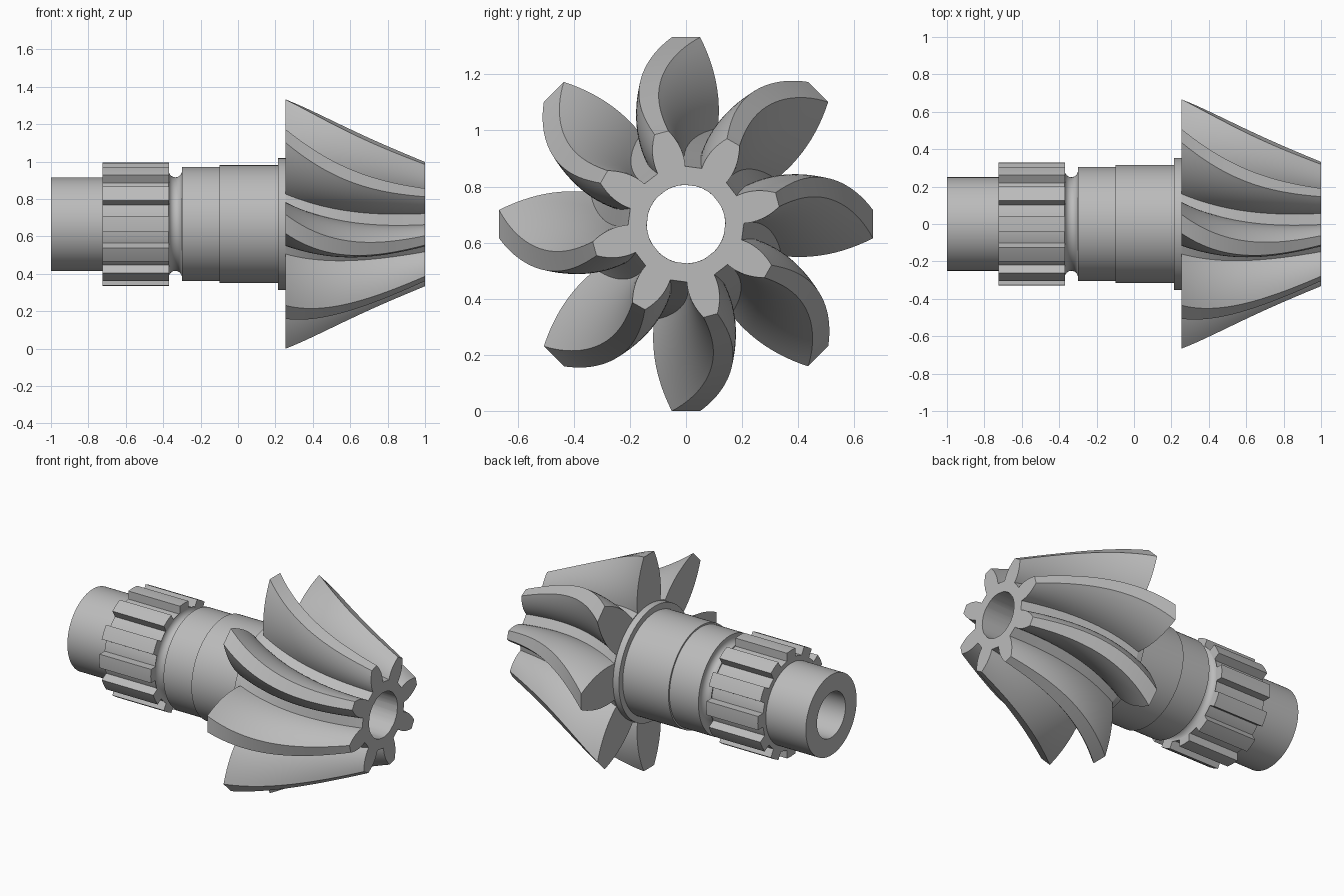
import bpy, bmesh
from math import sin, cos, pi, radians, atan2, hypot

cube = bpy.data.objects.get("Cube")
if cube:
    bpy.data.objects.remove(cube)

AXIS_Z = 0.666   # height of the shaft axis
BORE = 0.14
BACK, FRONT = 0.255, 1.0   # gear extent along x

steel = bpy.data.materials.new("grey_steel")
steel.use_nodes = True
steel.diffuse_color = (0.5, 0.5, 0.5, 1)
steel.node_tree.nodes["Principled BSDF"].inputs["Base Color"].default_value = (0.5, 0.5, 0.5, 1)


def ring(x, polar):
    """Points around the shaft axis from (radius, angle) pairs."""
    return [(x, -r * sin(a), AXIS_Z + r * cos(a)) for r, a in polar]


def circle(r, n=96):
    return [(r, 2 * pi * i / n) for i in range(n)]


def loft(name, rings):
    """Join equal rings into a closed, hollow solid."""
    bm = bmesh.new()
    loops = [[bm.verts.new(p) for p in pts] for pts in rings]
    n = len(loops[0])
    for k, a in enumerate(loops):
        b = loops[(k + 1) % len(loops)]
        for i in range(n):
            j = (i + 1) % n
            bm.faces.new((a[i], a[j], b[j], b[i]))
    bmesh.ops.recalc_face_normals(bm, faces=bm.faces)
    mesh = bpy.data.meshes.new(name)
    bm.to_mesh(mesh)
    bm.free()
    mesh.materials.append(steel)
    obj = bpy.data.objects.new(name, mesh)
    bpy.context.collection.objects.link(obj)
    bpy.ops.object.select_all(action='DESELECT')
    obj.select_set(True)
    bpy.context.view_layer.objects.active = obj
    bpy.ops.object.shade_smooth_by_angle(angle=radians(28))
    return obj


# Stepped shaft with a round relief groove and a thrust collar
groove = [(-0.335 - 0.036 * cos(pi * i / 12), 0.288 - 0.038 * sin(pi * i / 12))
          for i in range(13)]
profile = [(-1, BORE), (-1, 0.25), (-0.72, 0.25), (-0.72, 0.28), (-0.371, 0.28)]
profile += groove
profile += [(-0.299, 0.305), (-0.1, 0.305), (-0.1, 0.315), (0.215, 0.315),
            (0.215, 0.353), (BACK, 0.353), (BACK, BORE)]
loft("shaft", [ring(x, circle(r)) for x, r in profile])

# Straight splines
TEETH = 12
outline = []
for k in range(TEETH):
    mid = 2 * pi * k / TEETH
    half = 0.043
    for r, side in ((0.28, -1), (0.33, -1), (0.33, 0), (0.33, 1), (0.28, 1)):
        outline.append((r, mid + side * atan2(half, r)))
    gap = 2 * pi / TEETH - 2 * atan2(half, 0.28)
    for i in (1, 2):
        outline.append((0.28, mid + atan2(half, 0.28) + gap * i / 3))
inner = [(0.2, a) for r, a in outline]
loft("spline_ring", [ring(-0.725, outline), ring(-0.37, outline),
                     ring(-0.37, inner), ring(-0.725, inner)])


# Spiral bevel gear: one tooth outline, repeated, shrunk and twisted along x
def gear_section(s, teeth=8, steps=12):
    tip = 0.666 + (0.337 - 0.666) * s
    root = 0.34 + (0.2 - 0.34) * s
    twist = radians(45.5 * s - 30.5 * s * s)
    flank = []
    for i in range(steps + 1):
        t = i / steps
        half = tip * (0.17 + 0.06 * t - 0.154 * t * t - 0.02 * s * (1 - t))
        flank.append((root + (tip - root) * t, half))
    tooth = [(hypot(u, h), -atan2(h, u)) for u, h in flank]
    tooth += [(r, -a) for r, a in reversed(tooth)]
    return [(r, a + twist + 2 * pi * k / teeth) for k in range(teeth) for r, a in tooth]


STEPS = 28
stations = [i / STEPS for i in range(STEPS + 1)]
outer = [ring(BACK + (FRONT - BACK) * s, gear_section(s)) for s in stations]
hole = [ring(BACK + (FRONT - BACK) * s, [(BORE, a) for r, a in gear_section(s)])
        for s in reversed(stations)]
loft("spiral_bevel_gear", outer + hole)
